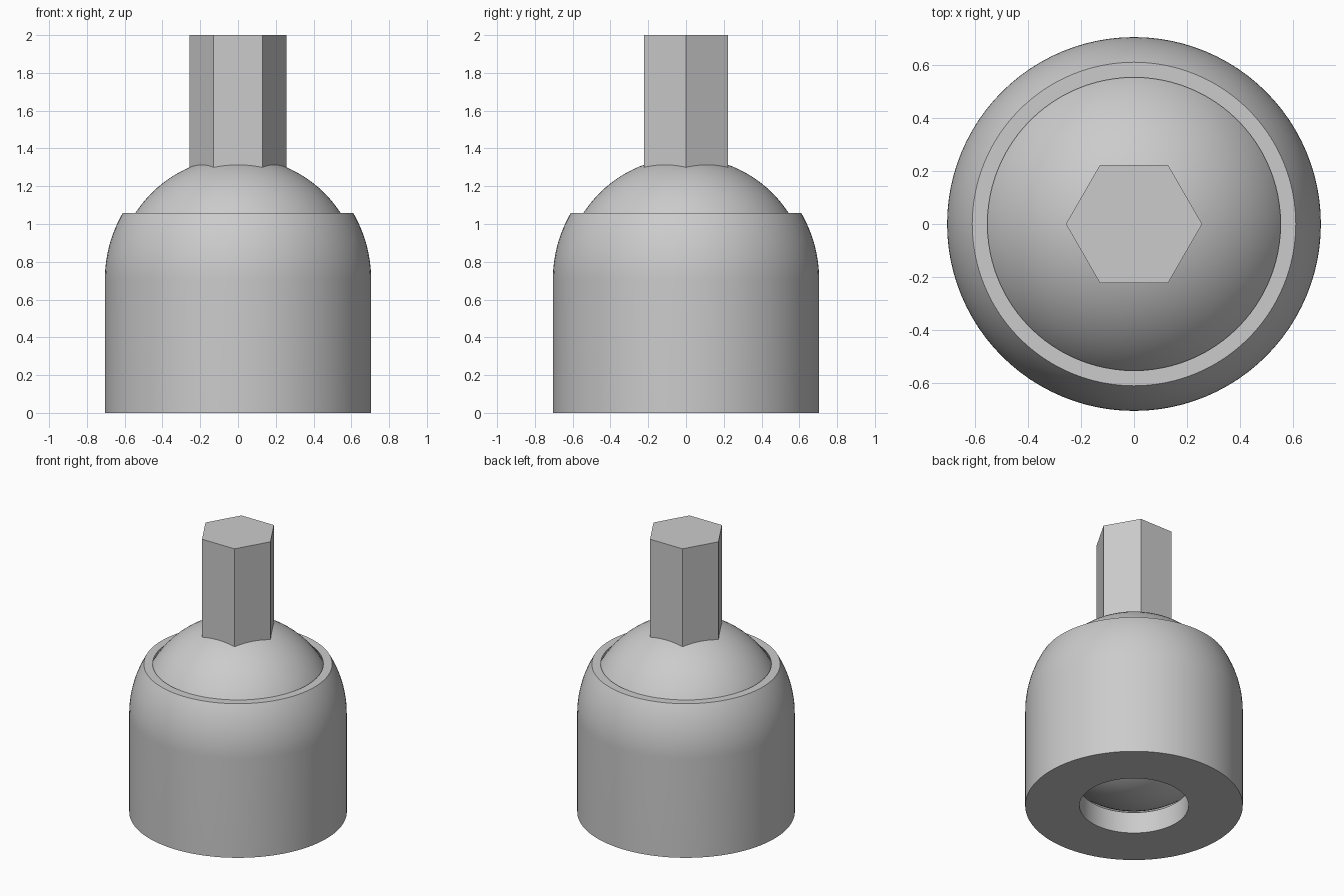
import bpy, bmesh, math

default = bpy.data.objects.get("Cube")
if default:
    bpy.data.objects.remove(default, do_unlink=True)

CENTRE = 0.705      # height of the joint centre
OUTER = 0.705       # housing radius
SOCKET = 0.656      # cavity radius
BALL = 0.648
RIM = 1.058         # height of the cut rim
HOLE = 0.354        # bottom opening radius
SEGMENTS = 96

grey = bpy.data.materials.new("plain grey")
grey.use_nodes = True
COLOUR = (0.6, 0.6, 0.6, 1)
grey.diffuse_color = COLOUR
grey.node_tree.nodes["Principled BSDF"].inputs["Base Color"].default_value = COLOUR


def arc(radius, start, end, steps):
    """Points (r, z) on a circle about the joint centre, by elevation."""
    angles = [start + (end - start) * i / steps for i in range(steps + 1)]
    return [(radius * math.cos(a), CENTRE + radius * math.sin(a)) for a in angles]


def finish(obj, name, smooth=True):
    obj.name = obj.data.name = name
    obj.data.materials.clear()
    obj.data.materials.append(grey)
    if smooth:
        bpy.ops.object.select_all(action='DESELECT')
        obj.select_set(True)
        bpy.context.view_layer.objects.active = obj
        bpy.ops.object.shade_smooth_by_angle(angle=math.radians(30))
    return obj


def lathe(name, profile):
    """Revolve a closed (r, z) profile around the z axis."""
    bm = bmesh.new()
    verts = [bm.verts.new((r, 0, z)) for r, z in profile]
    edges = [bm.edges.new((v, verts[i - 1])) for i, v in enumerate(verts)]
    bmesh.ops.spin(bm, geom=verts + edges, cent=(0, 0, 0), axis=(0, 0, 1),
                   angle=math.tau, steps=SEGMENTS, use_merge=True)
    bmesh.ops.remove_doubles(bm, verts=bm.verts, dist=1e-5)
    bmesh.ops.recalc_face_normals(bm, faces=bm.faces)
    mesh = bpy.data.meshes.new(name)
    bm.to_mesh(mesh)
    bm.free()
    obj = bpy.data.objects.new(name, mesh)
    bpy.context.collection.objects.link(obj)
    return finish(obj, name)


# Housing: straight wall, domed shoulder, flat rim, spherical cavity, bottom hole
rise = RIM - CENTRE
profile = [(HOLE, 0), (OUTER, 0)]
profile += arc(OUTER, 0, math.asin(rise / OUTER), 16)
profile += arc(SOCKET, math.asin(rise / SOCKET), -math.acos(HOLE / SOCKET), 40)
lathe("socket_housing", profile)

# Ball held in the cavity
bpy.ops.mesh.primitive_uv_sphere_add(segments=SEGMENTS, ring_count=48, radius=BALL,
                                     location=(0, 0, CENTRE))
finish(bpy.context.object, "ball")

# Hexagonal stem with corners on the x axis, rooted inside the ball
bottom, top = 1.2, 2.0
bpy.ops.mesh.primitive_cylinder_add(vertices=6, radius=0.257, depth=top - bottom,
                                    location=(0, 0, (top + bottom) / 2),
                                    rotation=(0, 0, math.pi / 6))
finish(bpy.context.object, "hex_stem", smooth=False)
